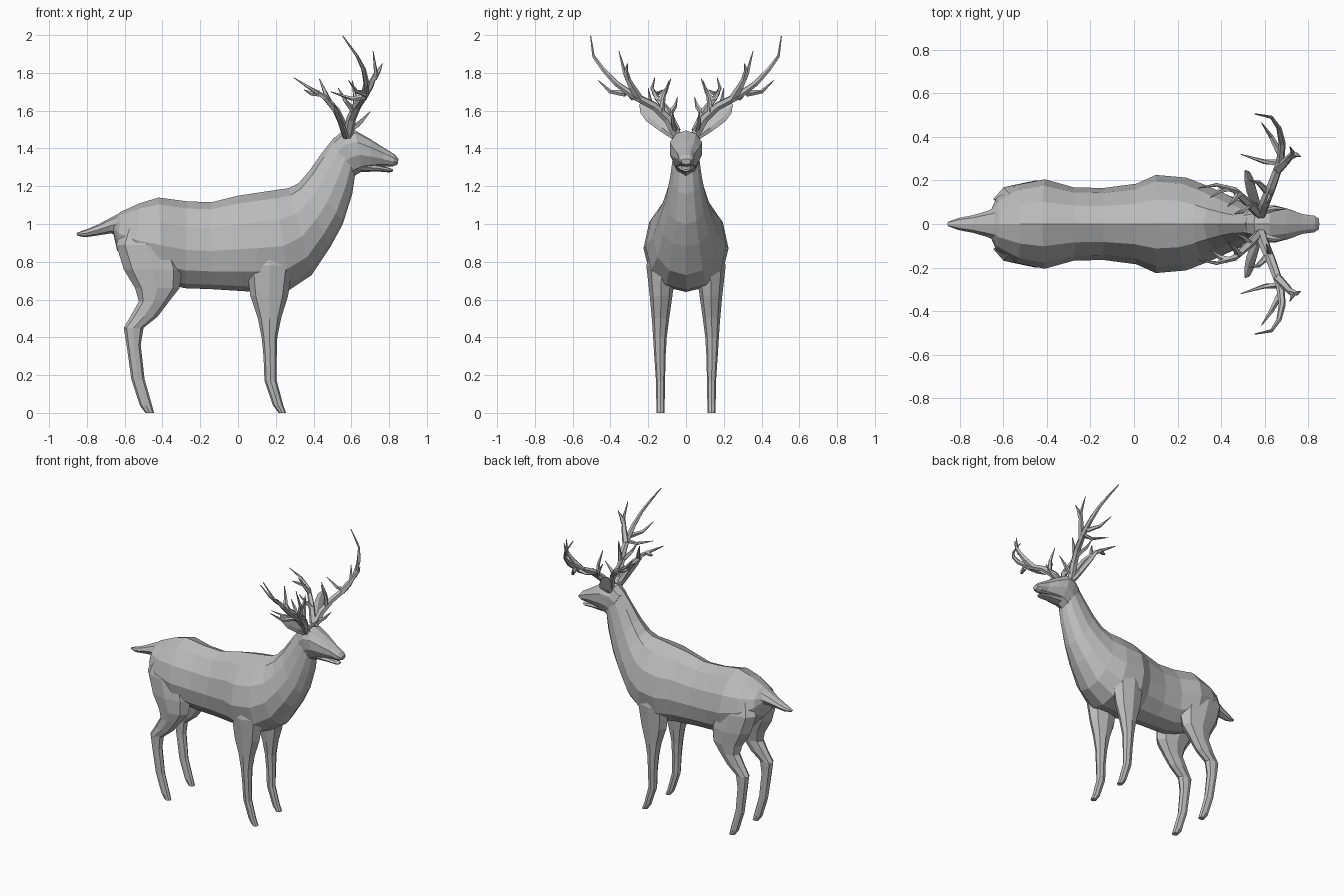
import bpy, bmesh, math
from mathutils import Vector as V

mat = bpy.data.materials.new("plain grey")
mat.diffuse_color = (0.5, 0.5, 0.5, 1)


def skin(bm, rings):
    """Bridge rings of points into a closed tube."""
    vs = [[bm.verts.new(p) for p in r] for r in rings]
    n = len(vs[0])
    for a, b in zip(vs, vs[1:]):
        for i in range(n):
            j = (i + 1) % n
            bm.faces.new((a[i], a[j], b[j], b[i]))
    bm.faces.new(vs[0][::-1])
    bm.faces.new(vs[-1])


def finish(name, bm, mirror=False):
    bmesh.ops.recalc_face_normals(bm, faces=bm.faces)
    me = bpy.data.meshes.new(name)
    bm.to_mesh(me)
    bm.free()
    me.materials.append(mat)
    ob = bpy.data.objects.new(name, me)
    bpy.context.collection.objects.link(ob)
    if mirror:
        m = ob.modifiers.new("mirror", 'MIRROR')
        m.use_axis = (False, True, False)
        m.use_mirror_merge = False


def loft(name, sections, sides, bias=0.0, mirror=False):
    """Sections: (x1, z1, x2, z2, half width, y centre), edge to edge."""
    rings = []
    for x1, z1, x2, z2, w, yc in sections:
        ring = []
        for k in range(sides):
            a = 2 * math.pi * k / sides
            t = 0.5 - 0.5 * math.cos(a) + bias * math.sin(a) ** 2
            ring.append(V((x1 + (x2 - x1) * t, yc + w * math.sin(a), z1 + (z2 - z1) * t)))
        rings.append(ring)
    bm = bmesh.new()
    skin(bm, rings)
    finish(name, bm, mirror)


def tube(bm, pts, r0, r1, sides=5):
    """Tapered branch through points."""
    pts = [V(p) for p in pts]
    n = len(pts)
    rings = []
    for i, p in enumerate(pts):
        d = (pts[min(i + 1, n - 1)] - pts[max(i - 1, 0)]).normalized()
        u = d.cross(V((1, -0.6, 0.1))).normalized()
        v = d.cross(u)
        r = r0 + (r1 - r0) * (i / (n - 1)) ** 1.4
        rings.append([p + r * (u * math.cos(k * math.tau / sides) + v * math.sin(k * math.tau / sides))
                      for k in range(sides)])
    skin(bm, rings)


# Torso and neck, rump to throat
loft("body_and_neck", [
    (-.665, 1.03, -.66, .95, .05, 0),
    (-.62, 1.065, -.64, .86, .12, 0),
    (-.52, 1.11, -.55, .76, .18, 0),
    (-.42, 1.14, -.40, .69, .205, 0),
    (-.27, 1.12, -.28, .66, .168, 0),
    (-.14, 1.115, -.14, .655, .165, 0),
    (0, 1.15, .02, .645, .185, 0),
    (.10, 1.165, .10, .64, .225, 0),
    (.20, 1.18, .27, .65, .213, 0),
    (.27, 1.19, .39, .73, .175, 0),
    (.32, 1.215, .49, .88, .14, 0),
    (.38, 1.285, .555, 1.0, .108, 0),
    (.44, 1.37, .605, 1.16, .083, 0),
    (.51, 1.46, .62, 1.265, .07, 0)], 12, 0.06)

# Head with upper muzzle
loft("head", [
    (.50, 1.445, .60, 1.24, .068, 0),
    (.55, 1.49, .625, 1.26, .082, 0),
    (.62, 1.495, .66, 1.28, .09, 0),
    (.70, 1.45, .71, 1.295, .074, 0),
    (.77, 1.405, .77, 1.303, .048, 0),
    (.83, 1.368, .82, 1.305, .04, 0),
    (.85, 1.345, .845, 1.315, .025, 0)], 10, -0.06)

# Lower jaw
loft("lower_jaw", [
    (.65, 1.33, .65, 1.275, .05, 0),
    (.74, 1.312, .74, 1.278, .038, 0),
    (.80, 1.298, .80, 1.273, .028, 0),
    (.82, 1.29, .82, 1.278, .015, 0)], 8)

# Tail
loft("tail", [
    (-.58, 1.08, -.62, .94, .09, 0),
    (-.68, 1.03, -.675, .95, .058, 0),
    (-.74, .998, -.74, .94, .04, 0),
    (-.80, .972, -.81, .93, .028, 0),
    (-.855, .953, -.85, .938, .01, 0)], 8)

# Legs: front x, back x, z, half width, y centre
front_leg = [(.255, .215, 0, .02, .135), (.24, .185, .04, .022, .135),
             (.205, .14, .17, .024, .135), (.205, .135, .3, .03, .138),
             (.208, .125, .4, .036, .138), (.228, .105, .5, .046, .135),
             (.265, .065, .62, .06, .132), (.29, .045, .78, .08, .13),
             (.25, .08, .95, .05, .12)]
hind_leg = [(-.445, -.49, 0, .02, .135), (-.455, -.52, .04, .022, .135),
            (-.495, -.565, .18, .024, .135), (-.515, -.59, .36, .03, .138),
            (-.50, -.605, .45, .034, .138), (-.425, -.57, .51, .04, .135),
            (-.365, -.525, .59, .05, .135), (-.31, -.545, .66, .065, .13),
            (-.295, -.605, .76, .078, .122), (-.33, -.645, .89, .075, .115),
            (-.38, -.60, 1.0, .05, .10)]
for name, leg in (("front_legs", front_leg), ("hind_legs", hind_leg)):
    loft(name, [(a, z, b, z, w, y) for a, b, z, w, y in leg], 8, 0, True)

# Ears: flattened leaf shapes
bm = bmesh.new()
base, tip = V((.57, .06, 1.465)), V((.51, .245, 1.635))
axis = tip - base
n = axis.cross(V((.3, .5, -.6))).normalized()
wide = n.cross(axis).normalized()
skin(bm, [[base + axis * t + wide * (w * math.cos(k * math.tau / 6)) + n * (h * math.sin(k * math.tau / 6))
           for k in range(6)]
          for t, w, h in ((0, .022, .018), (.3, .036, .016), (.65, .046, .012), (.85, .034, .008), (1, .004, .003))])
finish("ears", bm, True)

# Antlers: main beam and tines
bm = bmesh.new()
tube(bm, [(.58, .04, 1.46), (.60, .10, 1.56), (.63, .17, 1.625), (.67, .28, 1.68), (.68, .37, 1.745),
          (.665, .44, 1.82), (.63, .49, 1.89), (.555, .505, 1.995)], .027, .003, 6)
tines = [
    [(.66, .25, 1.665), (.70, .29, 1.73), (.73, .325, 1.80), (.715, .355, 1.915)],   # upper fork
    [(.72, .31, 1.77), (.745, .318, 1.81), (.765, .31, 1.85)],
    [(.67, .28, 1.67), (.60, .285, 1.665), (.49, .32, 1.70)],                          # rear pointing
    [(.67, .32, 1.69), (.63, .40, 1.70), (.585, .465, 1.76)],                          # outer
    [(.62, .13, 1.59), (.62, .12, 1.67), (.605, .09, 1.76)],                           # inner upright
    [(.60, .06, 1.50), (.65, .07, 1.54), (.70, .07, 1.595)],                           # brow
    [(.61, .15, 1.60), (.57, .19, 1.65), (.53, .20, 1.72)],
    [(.57, .05, 1.49), (.52, .10, 1.60), (.46, .155, 1.67), (.38, .18, 1.72), (.295, .165, 1.775)],  # back beam
    [(.48, .14, 1.65), (.46, .11, 1.70), (.43, .08, 1.77)],
    [(.53, .09, 1.58), (.50, .06, 1.62), (.46, .045, 1.67)],
    [(.43, .165, 1.69), (.39, .15, 1.69), (.35, .12, 1.71)],
]
for t in tines:
    tube(bm, t, .023 if len(t) > 3 else .017, .002)
finish("antlers", bm, True)
